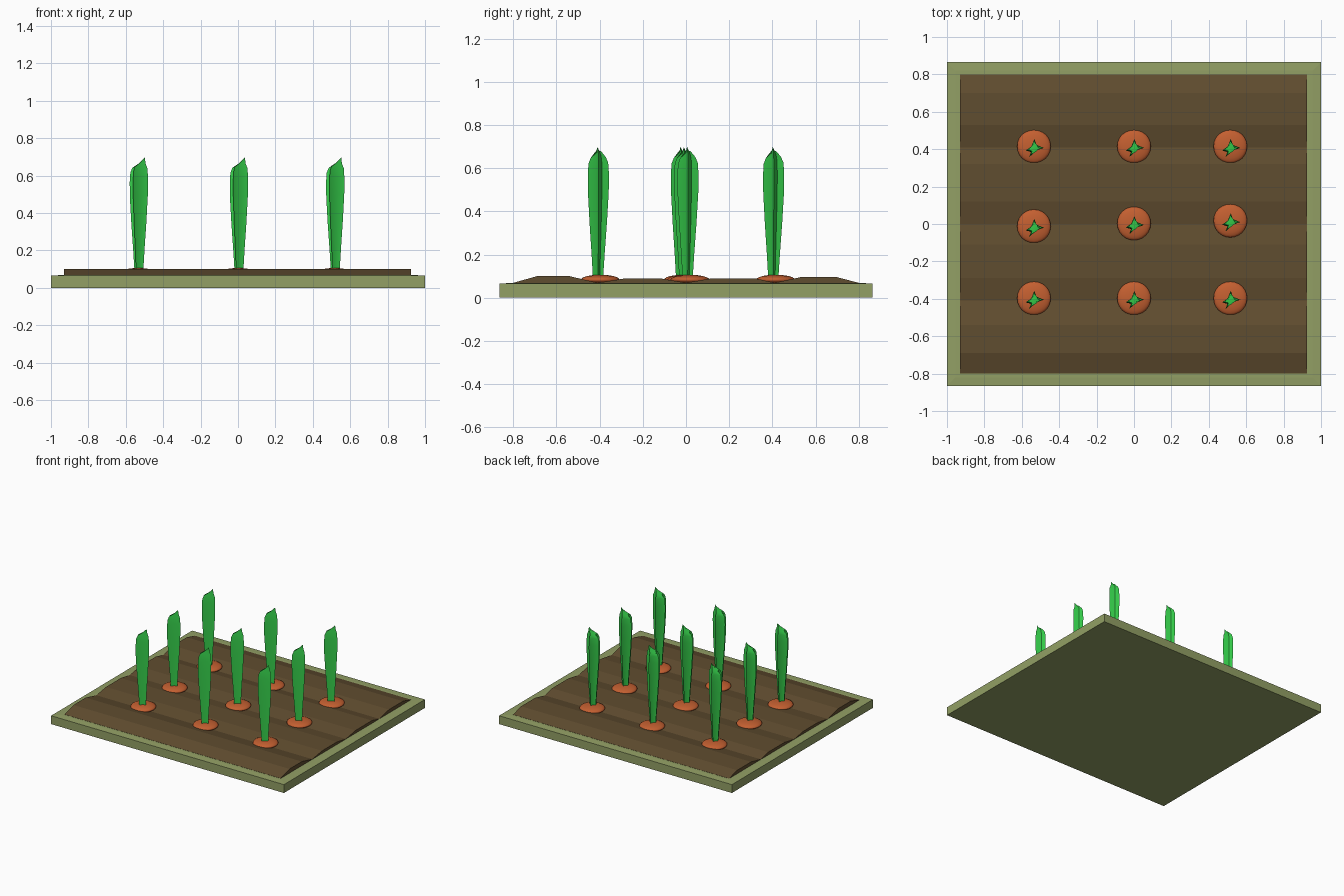
import bpy, bmesh, math

cube = bpy.data.objects.get("Cube")
if cube:
    bpy.data.objects.remove(cube, do_unlink=True)


def material(name, rgb):
    m = bpy.data.materials.new(name)
    m.use_nodes = True
    m.diffuse_color = (*rgb, 1)
    m.node_tree.nodes["Principled BSDF"].inputs["Base Color"].default_value = (*rgb, 1)
    return m


GRASS = material("dull grass green", (0.29, 0.35, 0.13))
SOIL = material("soil brown", (0.118, 0.074, 0.029))
ORANGE = material("carrot orange", (0.55, 0.115, 0.03))
LEAF = material("leaf green", (0.036, 0.62, 0.07))


def finish(name, bm, mat, location=(0, 0, 0), smooth=None):
    bmesh.ops.recalc_face_normals(bm, faces=bm.faces)
    mesh = bpy.data.meshes.new(name)
    bm.to_mesh(mesh)
    bm.free()
    mesh.materials.append(mat)
    ob = bpy.data.objects.new(name, mesh)
    ob.location = location
    bpy.context.collection.objects.link(ob)
    if smooth:
        bpy.ops.object.select_all(action='DESELECT')
        ob.select_set(True)
        bpy.context.view_layer.objects.active = ob
        bpy.ops.object.shade_smooth_by_angle(angle=math.radians(smooth))
    return ob


def loft(bm, rings):
    """Skin closed rings of points and cap both ends."""
    loops = [[bm.verts.new(p) for p in ring] for ring in rings]
    n = len(loops[0])
    for a, b in zip(loops, loops[1:]):
        for i in range(n):
            j = (i + 1) % n
            bm.faces.new((a[i], a[j], b[j], b[i]))
    bm.faces.new(loops[0])
    bm.faces.new(loops[-1])


# Ground slab with a barely raised middle
def rect(x, y, z):
    return [(-x, -y, z), (x, -y, z), (x, y, z), (-x, y, z)]


bm = bmesh.new()
loft(bm, [rect(1, 0.865, 0), rect(1, 0.865, 0.065), rect(0.955, 0.82, 0.068)])
finish("ground_slab", bm, GRASS)

# Soil ridges: start of the flat top, end of it, its height, next valley
RIDGES = [(-0.69, -0.54, 0.1, -0.41), (-0.29, -0.11, 0.088, 0),
          (0.12, 0.32, 0.09, 0.41), (0.53, 0.7, 0.095, 0.8)]
profile = [(-0.8, 0.06), (-0.8, 0.069)]
for start, end, top, valley in RIDGES:
    profile += [(start, top), (end, top), (valley, 0.069)]
profile.append((0.8, 0.06))
bm = bmesh.new()
loft(bm, [[(x, y, z) for y, z in profile] for x in (-0.93, 0.926)])
finish("soil_ridges", bm, SOIL)

# Leaf cross-section, alternating blade edges and creases: x, y, tip height
SECTION = [(0.002, 0.04, 0.66), (0.014, 0.008, 0.67), (0.054, -0.008, 0.675),
           (0.014, -0.022, 0.68), (-0.026, -0.058, 0.655), (-0.016, -0.03, 0.66),
           (-0.044, -0.022, 0.65), (-0.014, 0.0, 0.66)]
CENTRE = (0.005, -0.012)
# Fraction of the height, and spread of the blades
SPREAD = [(0, 0.48), (0.2, 0.62), (0.45, 0.82), (0.7, 0.98),
          (0.85, 1.0), (0.94, 0.93), (0.985, 0.72)]


def leaf_ring(t, s):
    return [(CENTRE[0] + (x - CENTRE[0]) * s, CENTRE[1] + (y - CENTRE[1]) * s,
             0.09 + (tip - 0.09) * t) for x, y, tip in SECTION]


def add_leaves(name, x, y):
    bm = bmesh.new()
    rings = [leaf_ring(t, s) for t, s in SPREAD]
    # Slanted tip leaning toward the tallest blade
    rings.append([(px * 0.35 + 0.018, py * 0.35 - 0.01, 0.665 + 0.4 * px + 0.012)
                  for px, py, _ in SECTION])
    loft(bm, rings)
    finish(name, bm, LEAF, (x, y, 0), 35)


def add_root(name, x, y):
    bm = bmesh.new()
    bmesh.ops.create_uvsphere(bm, u_segments=24, v_segments=12, radius=0.09)
    bmesh.ops.scale(bm, vec=(1, 1, 0.26), verts=bm.verts)
    finish(name, bm, ORANGE, (x, y, 0.083), 60)


# Three rows of three carrots; the middle row runs slightly askew
for r, row_y in enumerate((-0.397, 0.003, 0.415)):
    for c, x in enumerate((-0.535, 0, 0.515)):
        y = row_y + (0.015 * (c - 1) if r == 1 else 0)
        add_root(f"carrot_top_{r}_{c}", x, y)
        add_leaves(f"carrot_leaves_{r}_{c}", x, y)
